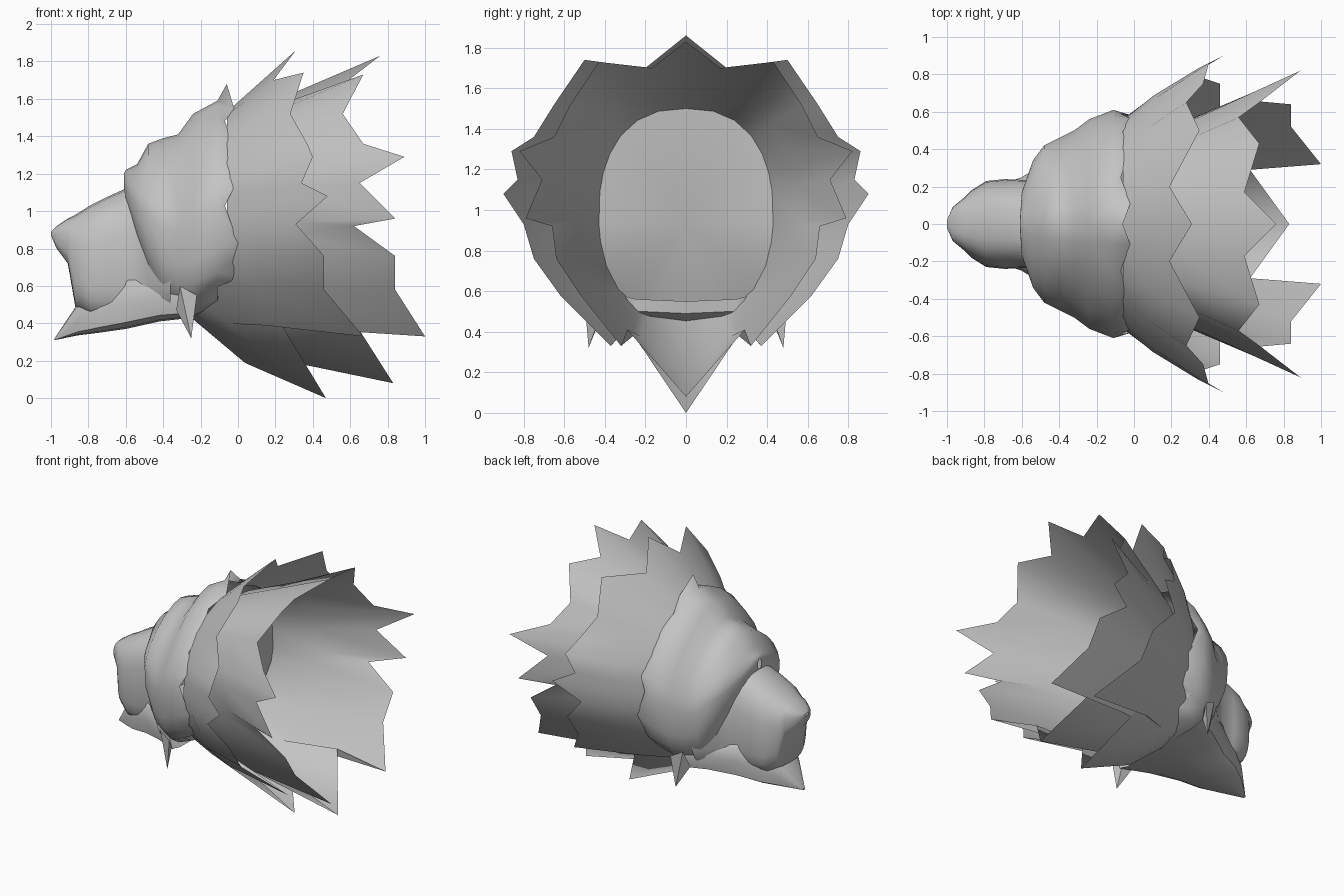
import bpy
import bmesh
from math import sin, cos, pi, atan2, radians, copysign
from mathutils import Vector

cube = bpy.data.objects.get("Cube")
if cube:
    bpy.data.objects.remove(cube)

grey = bpy.data.materials.new("stone_grey")
grey.use_nodes = True
grey.diffuse_color = (.55, .55, .55, 1)
shader = grey.node_tree.nodes["Principled BSDF"]
shader.inputs["Base Color"].default_value = grey.diffuse_color
shader.inputs["Roughness"].default_value = .8


def power(value, exponent):
    return copysign(abs(value) ** exponent, value)


def skin(name, rows, sharp=45):
    """Join equal rows of points into a sheet and mirror it to the other side."""
    bm = bmesh.new()
    grid = [[bm.verts.new(point) for point in row] for row in rows]
    for row, following in zip(grid, grid[1:]):
        for i in range(len(row) - 1):
            bm.faces.new((row[i], row[i + 1], following[i + 1], following[i]))
    bmesh.ops.remove_doubles(bm, verts=bm.verts, dist=.0005)
    bmesh.ops.recalc_face_normals(bm, faces=bm.faces)
    mesh = bpy.data.meshes.new(name)
    bm.to_mesh(mesh)
    bm.free()
    mesh.materials.append(grey)
    mesh.shade_smooth()
    mesh.set_sharp_from_angle(angle=radians(sharp))
    part = bpy.data.objects.new(name, mesh)
    bpy.context.collection.objects.link(part)
    mirror = part.modifiers.new("Mirror", "MIRROR")
    mirror.use_axis = (False, True, False)
    mirror.merge_threshold = .001


def section(x, top, bottom, half_width, upper, lower, steps=12):
    """Half of a rounded cross-section, from crown to underside."""
    middle = bottom + .47 * (top - bottom)
    points = []
    for i in range(steps + 1):
        a = pi * i / steps
        p = upper if i * 2 < steps else lower
        height = top - middle if i * 2 < steps else middle - bottom
        side = 0 if i in (0, steps) else half_width * sin(a) ** p
        points.append(Vector((x, side, middle + height * power(cos(a), p))))
    return points


def mane(name, tips, root, drop, bulge):
    """Ragged collar: root ring, bowed middle ring, jagged tips."""
    roots, middles = [], []
    last = len(tips) - 1
    for i, tip in enumerate(tips):
        a = (atan2(tip[1], tip[2] - .98) + pi * i / last) / 2
        start = root(a)
        if i in (0, last):
            start.y = 0
        middle = start.lerp(Vector(tip), .4)
        middle.y *= 1 + bulge
        middle.z -= drop * max(0, -cos(a)) ** 4
        roots.append(start)
        middles.append(middle)
    skin(name, [roots, middles, [Vector(tip) for tip in tips]], 40)
    return roots


def underside(a):
    """How far the collar reaches forward under the jaw."""
    return .19 * max(0, -cos(a)) ** 2


# Short outer mane
def outer_root(a):
    return Vector((-.06 - underside(a), .56 * sin(a), .98 + .55 * cos(a)))


outer_tips = [
    (.31, 0, 1.86), (.19, .2, 1.7), (.35, .5, 1.74), (.28, .65, 1.52),
    (.37, .75, 1.36), (.4, .86, 1.29), (.34, .83, 1.15), (.48, .9, 1.08),
    (.31, .8, .93), (.46, .75, .76), (.46, .62, .58), (.67, .37, .33),
    (.21, .29, .43), (.47, 0, 0)]
mane("outer_mane", outer_tips, outer_root, .07, .03)


# Long inner mane
def inner_root(a):
    return Vector((-.01 - underside(a), .43 * power(sin(a), .8), .98 + .52 * power(cos(a), .9)))


inner_tips = [
    (.76, 0, 1.83), (.59, .17, 1.7), (.67, .43, 1.73), (.56, .57, 1.52),
    (.67, .65, 1.36), (.89, .82, 1.29), (.65, .71, 1.15), (.84, .79, .96),
    (.62, .66, .92), (.84, .64, .76), (.84, .52, .58), (1, .32, .33),
    (.62, .29, .41), (.83, 0, .08)]
neck = mane("inner_mane", inner_tips, inner_root, .1, 0)

# Shallow wall closing the back of the head
centre = Vector((-.04, 0, .93))
skin("head_lining", [neck, [centre] * len(neck)], 60)

# Face dome with a ridged crown and a ragged back rim
face = [section(*s, 1.25, .65) for s in (
    (-.61, 1.2, 1.12, .02), (-.6, 1.22, 1.04, .17), (-.54, 1.25, .84, .34),
    (-.48, 1.36, .66, .42), (-.4, 1.39, .48, .46), (-.32, 1.41, .44, .5),
    (-.24, 1.52, .43, .56), (-.11, 1.59, .49, .61), (-.03, 1.57, .55, .59))]
for i, point in enumerate(face[-1]):
    point.x += (-.03, .01, -.04, 0)[i % 4]
    if point.z < .6:
        point.x -= .06
    elif point.z < .85:
        point.x += .03
face[-1][0].z = 1.68
skin("face", face, 50)

# Muzzle, tilted back below the nose and spreading into the cheeks
muzzle = [section(*s, .75, .6) for s in (
    (-1, .89, .87, .02), (-.97, .92, .8, .09), (-.91, .96, .72, .14),
    (-.87, .98, .49, .18), (-.79, 1.03, .43, .23), (-.69, 1.08, .41, .24),
    (-.58, 1.13, .41, .235), (-.48, 1.13, .42, .32), (-.36, 1.1, .43, .45))]
skin("muzzle", muzzle, 50)

# Jaw running forward into a pointed beard
beard = [section(*s, .6, .4, 6) for s in (
    (-.98, .32, .31, .01), (-.86, .5, .335, .12), (-.74, .6, .35, .2),
    (-.6, .68, .37, .25), (-.42, .7, .41, .36), (-.24, .66, .43, .46))]
skin("beard", beard, 50)

# Pointed lock of fur on each side of the jaw
base = [Vector(c) for c in (
    (-.33, .42, .47), (-.31, .48, .6), (-.22, .5, .55), (-.25, .43, .46), (-.33, .42, .47))]
skin("jaw_tuft", [base, [Vector((-.25, .48, .32))] * len(base)], 30)
